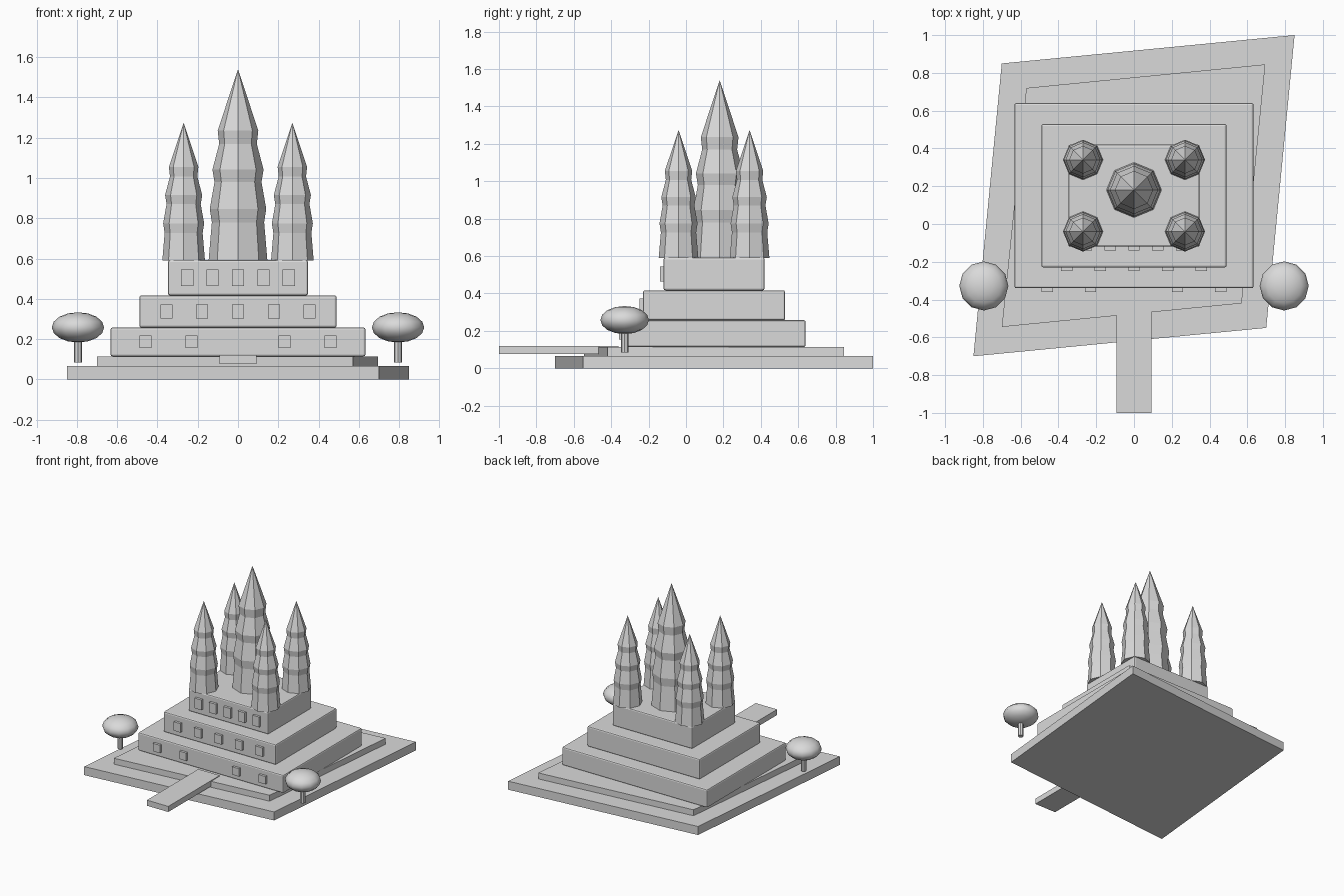
import bpy, bmesh, math

if "Cube" in bpy.data.objects:
    bpy.data.objects.remove(bpy.data.objects["Cube"])

stone = bpy.data.materials.new("pale_grey_stone")
stone.diffuse_color = (0.7, 0.7, 0.7, 1)
stone.use_nodes = True
stone.node_tree.nodes["Principled BSDF"].inputs["Base Color"].default_value = stone.diffuse_color


def finish(bm, name, smooth=False):
    bmesh.ops.recalc_face_normals(bm, faces=bm.faces)
    me = bpy.data.meshes.new(name)
    for f in bm.faces:
        f.smooth = smooth
    bm.to_mesh(me)
    bm.free()
    me.materials.append(stone)
    ob = bpy.data.objects.new(name, me)
    bpy.context.collection.objects.link(ob)
    return ob


def slab(name, corners, z0, z1):
    """Extrude an outline straight up."""
    bm = bmesh.new()
    face = bm.faces.new([bm.verts.new((x, y, z0)) for x, y in corners])
    out = bmesh.ops.extrude_face_region(bm, geom=[face], use_keep_orig=True)
    for v in out["geom"]:
        if isinstance(v, bmesh.types.BMVert):
            v.co.z = z1
    return finish(bm, name)


def box(name, x0, x1, y0, y1, z0, z1, bevel=0):
    ob = slab(name, [(x0, y0), (x1, y0), (x1, y1), (x0, y1)], z0, z1)
    if bevel:
        m = ob.modifiers.new("soft_edges", 'BEVEL')
        m.width = bevel
        m.segments = 2
    return ob


def lathe(name, x, y, profile, sides):
    """Revolve (radius, z) points; a zero radius closes to a tip."""
    bm = bmesh.new()
    rings = []
    for r, z in profile:
        if r == 0:
            rings.append([bm.verts.new((x, y, z))] * sides)
        else:
            rings.append([bm.verts.new((x + r * math.sin(2 * math.pi * i / sides),
                                        y + r * math.cos(2 * math.pi * i / sides), z))
                          for i in range(sides)])
    for a, b in zip(rings, rings[1:]):
        for i in range(sides):
            j = (i + 1) % sides
            quad = list(dict.fromkeys([a[i], a[j], b[j], b[i]]))
            bm.faces.new(quad)
    for ring in (rings[0], rings[-1]):
        if ring[0] is not ring[1]:
            bm.faces.new(ring)
    return finish(bm, name)


# skewed ground plates
slab("lower_plate", [(-0.85, -0.70), (0.70, -0.55), (0.85, 1.0), (-0.70, 0.85)], 0, 0.067)
slab("upper_plate", [(-0.70, -0.545), (0.57, -0.42), (0.695, 0.845), (-0.57, 0.72)], 0.067, 0.114)

# entrance walkway
box("walkway", -0.093, 0.093, -1.0, -0.36, 0.076, 0.12)

# stepped tiers: half width, front y, back y, z range, window x positions, window height
tiers = [
    (0.633, -0.34, 0.64, 0.114, 0.257, (-0.46, -0.23, 0.23, 0.46), 0.062),
    (0.490, -0.23, 0.53, 0.257, 0.417, (-0.356, -0.178, 0, 0.178, 0.356), 0.07),
    (0.348, -0.12, 0.42, 0.417, 0.592, (-0.252, -0.126, 0, 0.126, 0.252), 0.08),
]
for n, (hw, y0, y1, z0, z1, xs, wh) in enumerate(tiers, 1):
    box(f"tier_{n}", -hw, hw, y0, y1, z0, z1, 0.01)
    zc = (z0 + z1) / 2
    for k, x in enumerate(xs, 1):
        box(f"tier_{n}_window_{k}", x - 0.03, x + 0.03, y0 - 0.019, y0 + 0.01,
            zc - wh / 2, zc + wh / 2)

# banded octagonal towers: (radius fraction, height fraction)
spire = [(1, 0), (0.89, 0.20), (0.96, 0.27), (0.80, 0.41), (0.87, 0.475),
         (0.64, 0.61), (0.69, 0.68), (0, 1)]


def tower(name, x, y, r, h):
    lathe(name, x, y, [(a * r, 0.59 + b * h) for a, b in spire], 8)


tower("central_tower", 0, 0.18, 0.146, 0.95)
for sx, side in ((-1, "left"), (1, "right")):
    tower(f"front_{side}_tower", sx * 0.27, -0.04, 0.106, 0.684)
    tower(f"back_{side}_tower", sx * 0.27, 0.34, 0.106, 0.684)

    # round trees at the front corners
    tx, ty = sx * 0.795, -0.328
    lathe(f"{side}_tree_trunk", tx, ty, [(0.02, 0.084), (0.02, 0.22)], 8)
    bm = bmesh.new()
    bmesh.ops.create_uvsphere(bm, u_segments=12, v_segments=8, radius=1)
    for v in bm.verts:
        v.co = (tx + 0.13 * v.co.x, ty + 0.13 * v.co.y, 0.258 + 0.075 * v.co.z)
    finish(bm, f"{side}_tree_crown", smooth=True)
